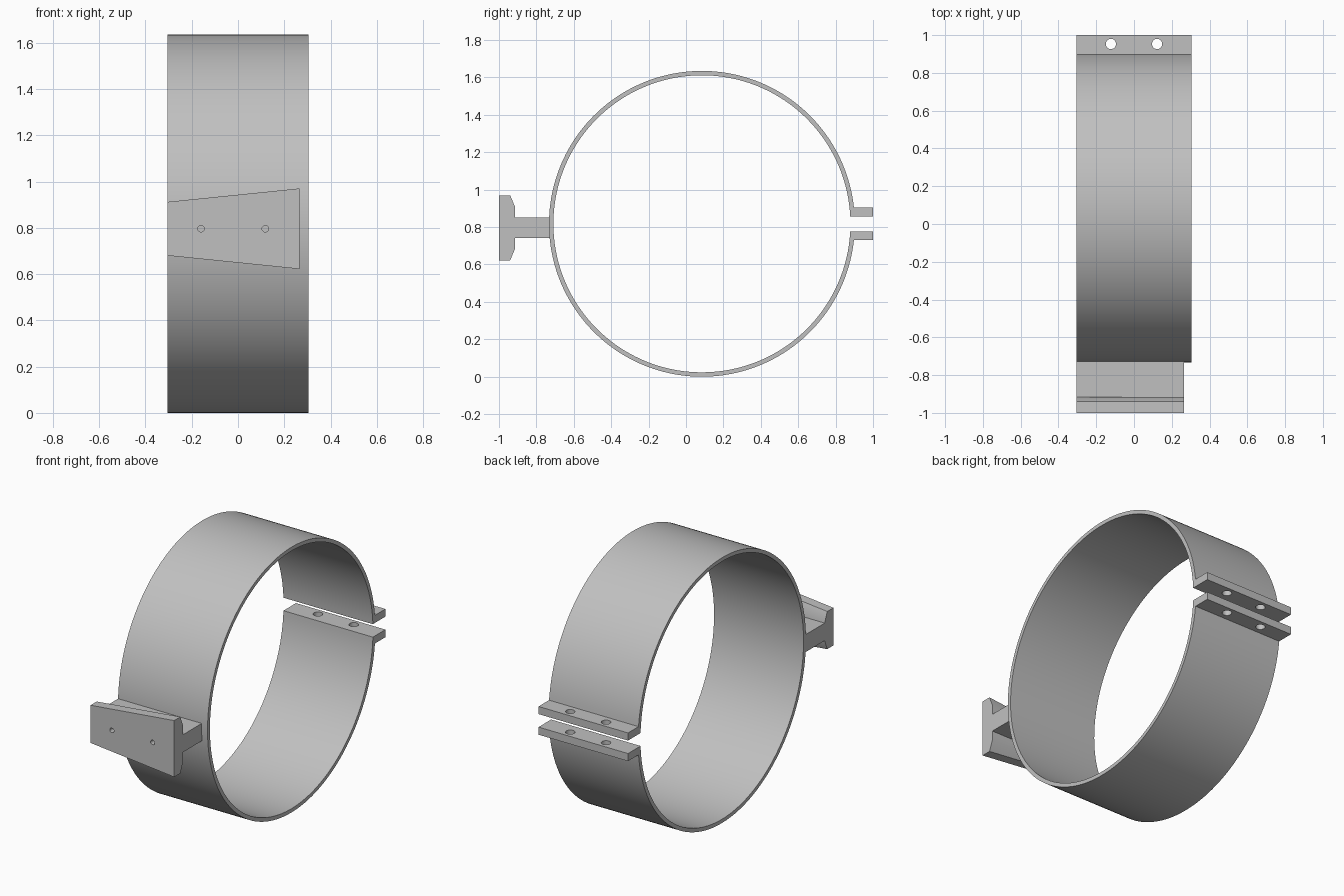
import bpy, bmesh, math
from mathutils import Matrix, Vector

cube = bpy.data.objects.get("Cube")
if cube:
    bpy.data.objects.remove(cube, do_unlink=True)

grey = bpy.data.materials.new("plain grey")
grey.use_nodes = True
COLOUR = (0.53, 0.53, 0.53, 1)
grey.diffuse_color = COLOUR
grey.node_tree.nodes["Principled BSDF"].inputs["Base Color"].default_value = COLOUR


def make_object(name, bm):
    bmesh.ops.recalc_face_normals(bm, faces=bm.faces)
    mesh = bpy.data.meshes.new(name)
    bm.to_mesh(mesh)
    bm.free()
    mesh.materials.append(grey)
    obj = bpy.data.objects.new(name, mesh)
    bpy.context.collection.objects.link(obj)
    return obj


def loft(name, start, end, x0, x1):
    """Solid between two matching (y, z) outlines at x0 and x1."""
    bm = bmesh.new()
    a = [bm.verts.new((x0, y, z)) for y, z in start]
    b = [bm.verts.new((x1, y, z)) for y, z in end]
    bm.faces.new(a)
    bm.faces.new(b[::-1])
    for i in range(len(a)):
        j = (i + 1) % len(a)
        bm.faces.new((a[i], a[j], b[j], b[i]))
    return make_object(name, bm)


def drill(obj, centres, radius, depth, axis):
    """Cut round holes through obj at the given centres."""
    turn = Vector((0, 0, 1)).rotation_difference(Vector(axis)).to_matrix().to_4x4()
    bm = bmesh.new()
    for c in centres:
        bmesh.ops.create_cone(bm, cap_ends=True, segments=32, radius1=radius,
                              radius2=radius, depth=depth,
                              matrix=Matrix.Translation(c) @ turn)
    cutter = make_object("hole_cutter", bm)
    cutter.hide_render = True
    mod = obj.modifiers.new("holes", "BOOLEAN")
    mod.operation = "DIFFERENCE"
    mod.solver = "EXACT"
    mod.object = cutter
    select(obj)
    bpy.ops.object.modifier_apply(modifier=mod.name)
    bpy.data.objects.remove(cutter, do_unlink=True)


def select(obj):
    bpy.ops.object.select_all(action="DESELECT")
    obj.select_set(True)
    bpy.context.view_layer.objects.active = obj


# Split band with two clamping ears, one continuous outline
HALF_WIDTH = 0.305
CY, CZ = 0.085, 0.8175
OUTER, INNER = 0.8175, 0.794
EAR_IN, EAR_OUT, EAR_END = 0.04, 0.087, 1.0


def arc(radius, gap, steps=180):
    a = math.asin(gap / radius)
    return [(CY + radius * math.cos(t), CZ + radius * math.sin(t))
            for t in (a + (2 * math.pi - 2 * a) * i / steps for i in range(steps + 1))]


outline = ([(EAR_END, CZ + EAR_IN), (EAR_END, CZ + EAR_OUT)]
           + arc(OUTER, EAR_OUT)
           + [(EAR_END, CZ - EAR_OUT), (EAR_END, CZ - EAR_IN)]
           + arc(INNER, EAR_IN)[::-1])
band = loft("split_band", outline, outline, -HALF_WIDTH, HALF_WIDTH)
drill(band, [(x, 0.953, CZ) for x in (-0.122, 0.122)], 0.027, 0.4, (0, 0, 1))

# Tapered mounting wedge on a stem
MZ, STEM = 0.796, 0.054


def wedge(half_height):
    top = [(-1, half_height), (-0.94, half_height), (-0.915, half_height - 0.06),
           (-0.915, STEM), (-0.722, STEM)]
    return ([(y, MZ + h) for y, h in top]
            + [(y, MZ - h) for y, h in reversed(top)])


mount = loft("mounting_wedge", wedge(0.116), wedge(0.174), -HALF_WIDTH, 0.265)
drill(mount, [(x, -1, MZ) for x in (-0.16, 0.118)], 0.014, 0.3, (0, 1, 0))

for obj in (band, mount):
    select(obj)
    bpy.ops.object.shade_smooth_by_angle(angle=math.radians(30))
